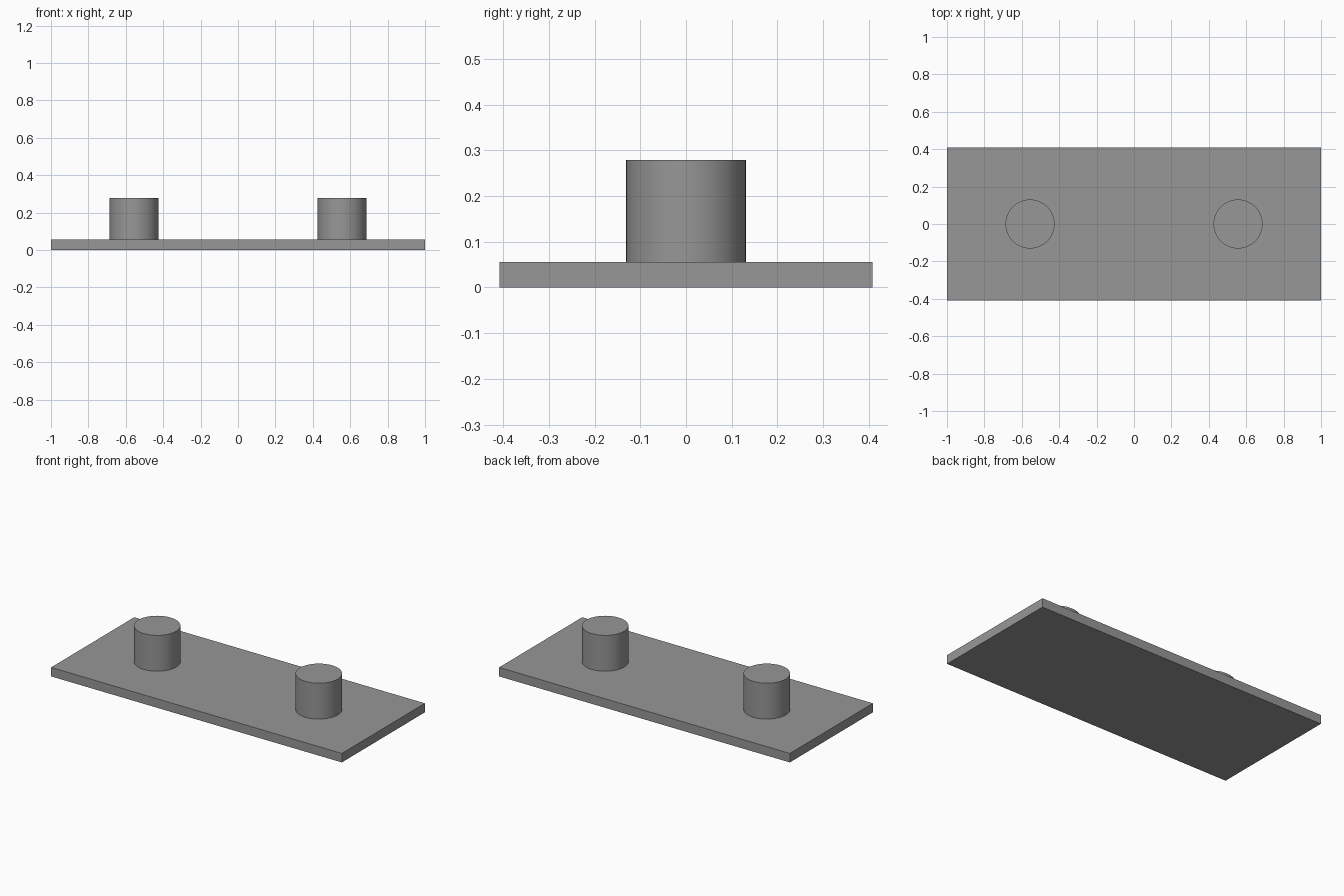
import bpy
import math

if "Cube" in bpy.data.objects:
    bpy.data.objects.remove(bpy.data.objects["Cube"])

grey = bpy.data.materials.new("mid grey")
grey.diffuse_color = (0.31, 0.31, 0.31, 1)
grey.use_nodes = True
grey.node_tree.nodes["Principled BSDF"].inputs["Base Color"].default_value = grey.diffuse_color

PLATE_TOP = 0.056
PEG_TOP = 0.279

# Flat rectangular base plate
bpy.ops.mesh.primitive_cube_add(size=1, location=(0, 0, PLATE_TOP / 2))
plate = bpy.context.object
plate.name = "base_plate"
plate.scale = (2, 0.816, PLATE_TOP)
bpy.ops.object.transform_apply(location=False, rotation=False, scale=True)
plate.data.materials.append(grey)

# Two round pegs standing on the plate
for side, x in (("left", -0.556), ("right", 0.556)):
    bpy.ops.mesh.primitive_cylinder_add(
        vertices=64, radius=0.131, depth=PEG_TOP - PLATE_TOP,
        location=(x, 0, (PEG_TOP + PLATE_TOP) / 2))
    peg = bpy.context.object
    peg.name = side + "_peg"
    peg.data.materials.append(grey)
    bpy.ops.object.shade_smooth_by_angle(angle=math.radians(30))
